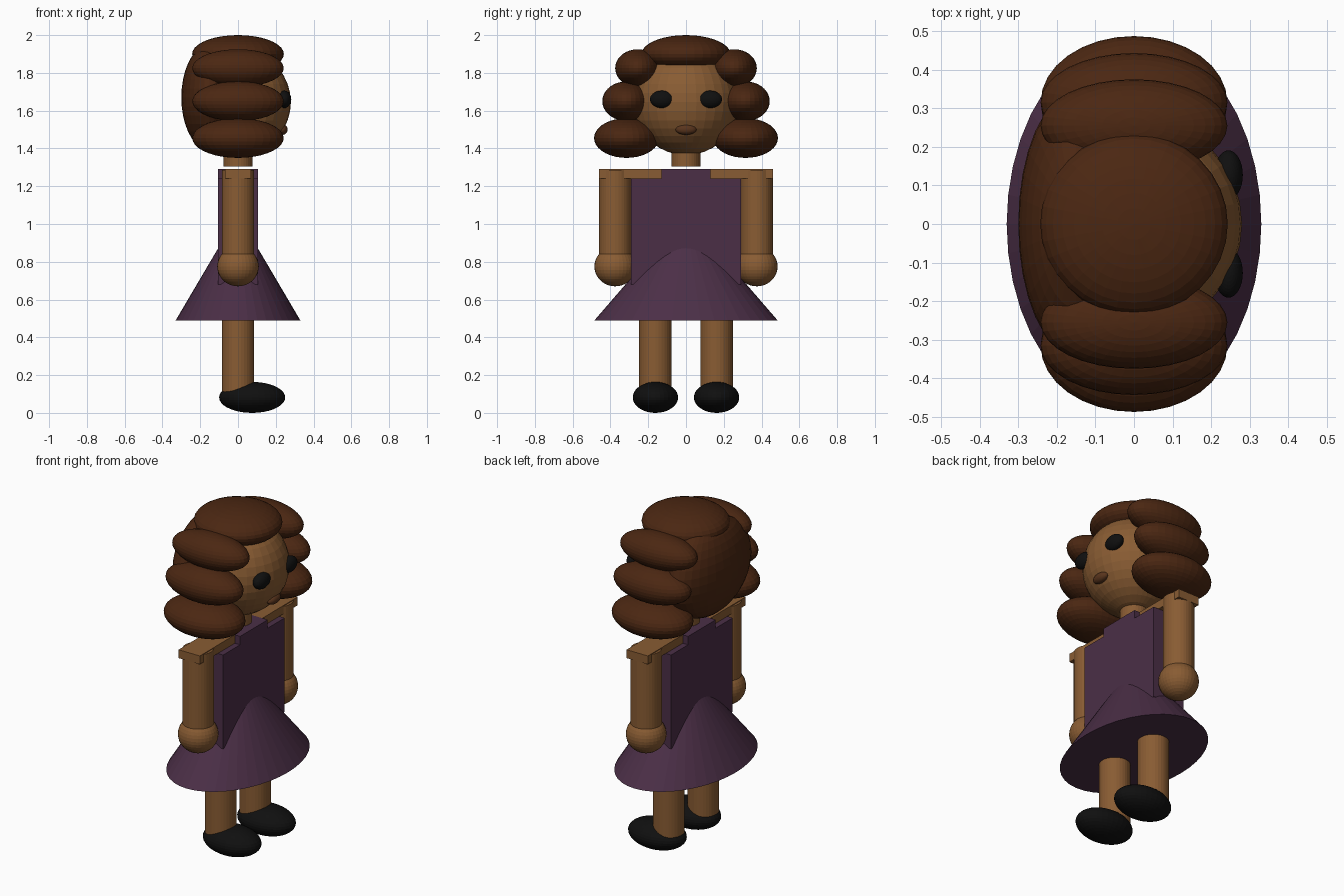
import bpy
import bmesh
from mathutils import Matrix, Vector

cube = bpy.data.objects.get("Cube")
if cube:
    bpy.data.objects.remove(cube, do_unlink=True)


def material(name, r, g, b):
    m = bpy.data.materials.new(name)
    m.use_nodes = True
    m.diffuse_color = (r, g, b, 1)
    node = next(n for n in m.node_tree.nodes if n.type == 'BSDF_PRINCIPLED')
    node.inputs["Base Color"].default_value = (r, g, b, 1)
    return m


skin = material("warm brown skin", 0.25, 0.107, 0.033)
hair = material("dark brown hair", 0.07, 0.02, 0.006)
purple = material("plum cloth", 0.07, 0.028, 0.062)
black = material("soft black", 0.005, 0.005, 0.005)
lip = material("brown lips", 0.10, 0.035, 0.012)


def finish(name, bm, mat):
    mesh = bpy.data.meshes.new(name)
    bm.normal_update()
    bm.to_mesh(mesh)
    bm.free()
    mesh.materials.append(mat)
    obj = bpy.data.objects.new(name, mesh)
    bpy.context.collection.objects.link(obj)
    return obj


def place(centre, size):
    return Matrix.Translation(centre) @ Matrix.Diagonal((*size, 1))


def ellipsoid(name, centre, radii, mat):
    bm = bmesh.new()
    bmesh.ops.create_uvsphere(bm, u_segments=32, v_segments=18, radius=1,
                              matrix=place(centre, radii))
    return finish(name, bm, mat)


def cylinder(name, x, y, low, high, radius, mat):
    bm = bmesh.new()
    bmesh.ops.create_cone(bm, cap_ends=True, segments=32, radius1=radius,
                          radius2=radius, depth=high - low,
                          matrix=Matrix.Translation((x, y, (low + high) / 2)))
    return finish(name, bm, mat)


def box(name, low, high, mat):
    low, high = Vector(low), Vector(high)
    bm = bmesh.new()
    bmesh.ops.create_cube(bm, size=1, matrix=place((low + high) / 2, high - low))
    return finish(name, bm, mat)


# Dress: bodice with stepped neckline, extruded from one outline
outline = [(-0.29, 0.68), (0.29, 0.68), (0.29, 1.24), (0.13, 1.24),
           (0.13, 1.29), (-0.13, 1.29), (-0.13, 1.24), (-0.29, 1.24)]
bm = bmesh.new()
face = bm.faces.new([bm.verts.new((-0.105, y, z)) for y, z in outline])
new = bmesh.ops.extrude_face_region(bm, geom=[face])["geom"]
bmesh.ops.translate(bm, vec=(0.21, 0, 0),
                    verts=[v for v in new if isinstance(v, bmesh.types.BMVert)])
bmesh.ops.recalc_face_normals(bm, faces=bm.faces)
finish("bodice", bm, purple)

# Oval cone skirt
bm = bmesh.new()
bmesh.ops.create_cone(bm, cap_ends=True, segments=40, radius1=1, radius2=0,
                      depth=0.56, matrix=place((0, 0, 0.77), (0.33, 0.485, 1)))
finish("skirt", bm, purple)

# Head and neck
cylinder("neck", 0, 0, 1.305, 1.45, 0.076, skin)
ellipsoid("head", (0, 0, 1.645), (0.28, 0.28, 0.28), skin)
ellipsoid("mouth", (0.235, 0, 1.50), (0.028, 0.055, 0.028), lip)

# Hair crown and back
ellipsoid("hair_crown", (0, 0, 1.90), (0.243, 0.235, 0.10), hair)
ellipsoid("hair_back", (-0.15, 0, 1.67), (0.15, 0.34, 0.28), hair)

# Paired parts on both sides
curls = [("upper", 0.255, 1.825, 0.12, 0.10),
         ("middle", 0.315, 1.65, 0.128, 0.105),
         ("lower", 0.315, 1.455, 0.172, 0.105)]
for side, s in (("left", 1), ("right", -1)):
    for level, y, z, ry, rz in curls:
        ellipsoid(f"{side}_{level}_curl", (0, s * y, z), (0.242, ry, rz), hair)
    ellipsoid(f"{side}_eye", (0.245, s * 0.127, 1.66), (0.037, 0.064, 0.046), black)
    box(f"{side}_shoulder", (-0.07, min(s * 0.13, s * 0.46), 1.24),
        (0.07, max(s * 0.13, s * 0.46), 1.29), skin)
    cylinder(f"{side}_arm", 0, s * 0.375, 0.78, 1.285, 0.085, skin)
    ellipsoid(f"{side}_hand", (0, s * 0.375, 0.775), (0.11, 0.11, 0.105), skin)
    cylinder(f"{side}_leg", 0, s * 0.162, 0.08, 0.55, 0.086, skin)
    ellipsoid(f"{side}_shoe", (0.075, s * 0.162, 0.082), (0.175, 0.12, 0.082), black)
